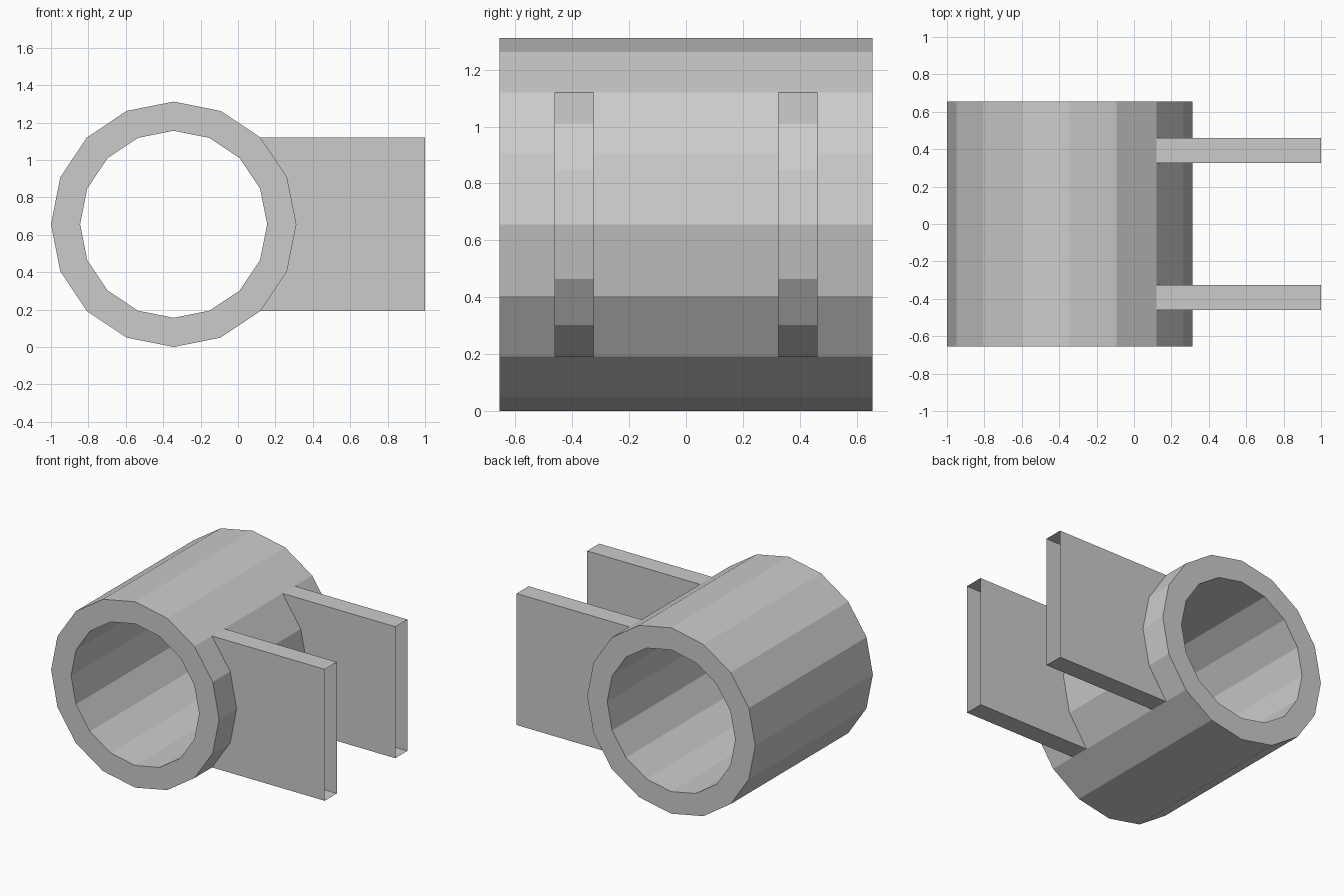
import bpy, bmesh
from math import pi, cos, sin

if "Cube" in bpy.data.objects:
    bpy.data.objects.remove(bpy.data.objects["Cube"])

CX, CZ = -0.344, 0.656          # tube axis
RO, RI, H = 0.656, 0.5, 0.656   # outer radius, bore radius, half length
SIDES = 16
Y_IN, Y_OUT, X_END = 0.326, 0.461, 1.0   # plate faces and free end
ARC = range(-2, 3)              # ring corners covered by the plates (-45 to 45 degrees)


def ring_point(i, r, y):
    a = 2 * pi * i / SIDES
    return (CX + r * cos(a), y, CZ + r * sin(a))


def make_object(name, faces):
    bm = bmesh.new()
    for pts in faces:
        bm.faces.new([bm.verts.new(p) for p in pts])
    bmesh.ops.remove_doubles(bm, verts=bm.verts, dist=1e-4)
    mesh = bpy.data.meshes.new(name)
    bm.to_mesh(mesh)
    bm.free()
    obj = bpy.data.objects.new(name, mesh)
    bpy.context.collection.objects.link(obj)


# Sleeve: thick 16-sided tube, its outer skin open where the hollow plates join
P = ring_point
stations = [-H, -Y_OUT, -Y_IN, Y_IN, Y_OUT, H]
faces = []
for i in range(-8, 8):
    j = i + 1
    for k, (y0, y1) in enumerate(zip(stations, stations[1:])):
        if not (k in (1, 3) and -2 <= i < 2):
            faces.append([P(i, RO, y0), P(i, RO, y1), P(j, RO, y1), P(j, RO, y0)])
    faces.append([P(i, RI, -H), P(j, RI, -H), P(j, RI, H), P(i, RI, H)])
    front = [P(i, RI, -H), P(i, RO, -H), P(j, RO, -H), P(j, RI, -H)]
    faces.append(front)
    faces.append([(x, -y, z) for x, y, z in reversed(front)])
make_object("sleeve", faces)


# Plates: hollow flanges drawn out of the sleeve, open at the free end
def end_point(i, y):
    return (X_END, y, P(i, RO, y)[2])


E = end_point
for name, y0, y1 in (("front_plate", -Y_OUT, -Y_IN), ("back_plate", Y_IN, Y_OUT)):
    lo, hi = ARC[0], ARC[-1]
    faces = [
        [P(lo, RO, y0), P(lo, RO, y1), E(lo, y1), E(lo, y0)],
        [P(hi, RO, y0), E(hi, y0), E(hi, y1), P(hi, RO, y1)],
    ]
    for i in ARC[:-1]:
        side = [(P(i, RO, y), E(i, y), E(i + 1, y), P(i + 1, RO, y)) for y in (y0, y1)]
        faces += [side[0], side[1][::-1]]
    make_object(name, faces)
